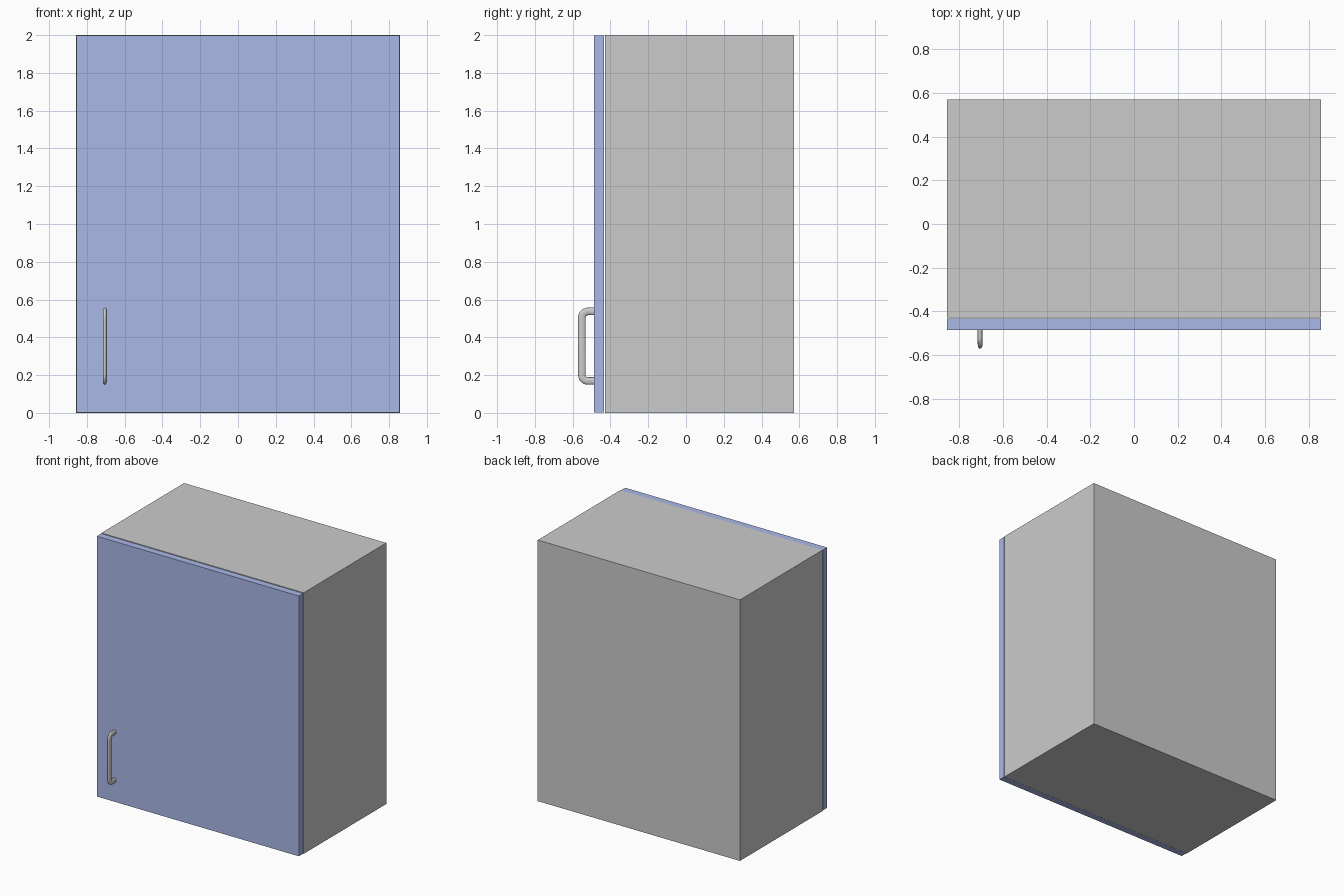
import bpy, bmesh
from math import sin, cos, pi
from mathutils import Vector

if "Cube" in bpy.data.objects:
    bpy.data.objects.remove(bpy.data.objects["Cube"])

HALF_W = 0.857
FRONT = -0.486          # outer face of the door


def box(name, lo, hi):
    lo, hi = Vector(lo), Vector(hi)
    bm = bmesh.new()
    bmesh.ops.create_cube(bm, size=1)
    for v in bm.verts:
        v.co = (lo + hi) / 2 + v.co * (hi - lo)
    return add_object(name, bm)


def add_object(name, bm):
    mesh = bpy.data.meshes.new(name)
    bm.to_mesh(mesh)
    bm.free()
    ob = bpy.data.objects.new(name, mesh)
    bpy.context.collection.objects.link(ob)
    return ob


# Cabinet body
box("cabinet_body", (-HALF_W, -0.429, 0), (HALF_W, 0.571, 2))

# Door, separated from the body by a thin gap
door = box("door", (-HALF_W + 0.001, FRONT, 0.003),
           (HALF_W - 0.001, -0.434, 1.997))
blue = bpy.data.materials.new("blue_paint")
blue.diffuse_color = (0.40, 0.48, 0.80, 1)
blue.use_nodes = True
blue.node_tree.nodes["Principled BSDF"].inputs["Base Color"].default_value = blue.diffuse_color
door.data.materials.append(blue)


def pull_handle(name, x, z_low, z_high, y_out, thick, wide, bend, sides=24, steps=8):
    """Oval bar swept along a U-shaped path in the y-z plane."""
    y_bar = y_out + thick
    mid = (z_low + z_high) / 2
    half = (z_high - z_low) / 2 - thick
    # (y, z offset, outward normal angle) for the upper half of the path
    path = [(FRONT + 0.002, half, pi / 2)]
    for i in range(steps + 1):
        a = pi / 2 * (1 + i / steps)
        path.append((y_bar + bend + bend * cos(a), half - bend + bend * sin(a), a))
    path += [(y, -z, 2 * pi - a) for y, z, a in reversed(path)]

    bm = bmesh.new()
    rings = []
    for y, z, a in path:
        ring = []
        for k in range(sides):
            t = 2 * pi * k / sides
            r = thick * cos(t)
            ring.append(bm.verts.new((x + wide * sin(t), y + r * cos(a), mid + z + r * sin(a))))
        rings.append(ring)
    for r0, r1 in zip(rings, rings[1:]):
        for k in range(sides):
            n = (k + 1) % sides
            bm.faces.new((r0[k], r0[n], r1[n], r1[k]))
    bm.faces.new(rings[0])
    bm.faces.new(rings[-1])
    bmesh.ops.recalc_face_normals(bm, faces=bm.faces)
    return add_object(name, bm)


# Handle near the lower left corner of the door
handle = pull_handle("handle", x=-0.705, z_low=0.149, z_high=0.557, y_out=-0.571,
                     thick=0.020, wide=0.011, bend=0.032)
bpy.context.view_layer.objects.active = handle
handle.select_set(True)
bpy.ops.object.shade_smooth_by_angle()
